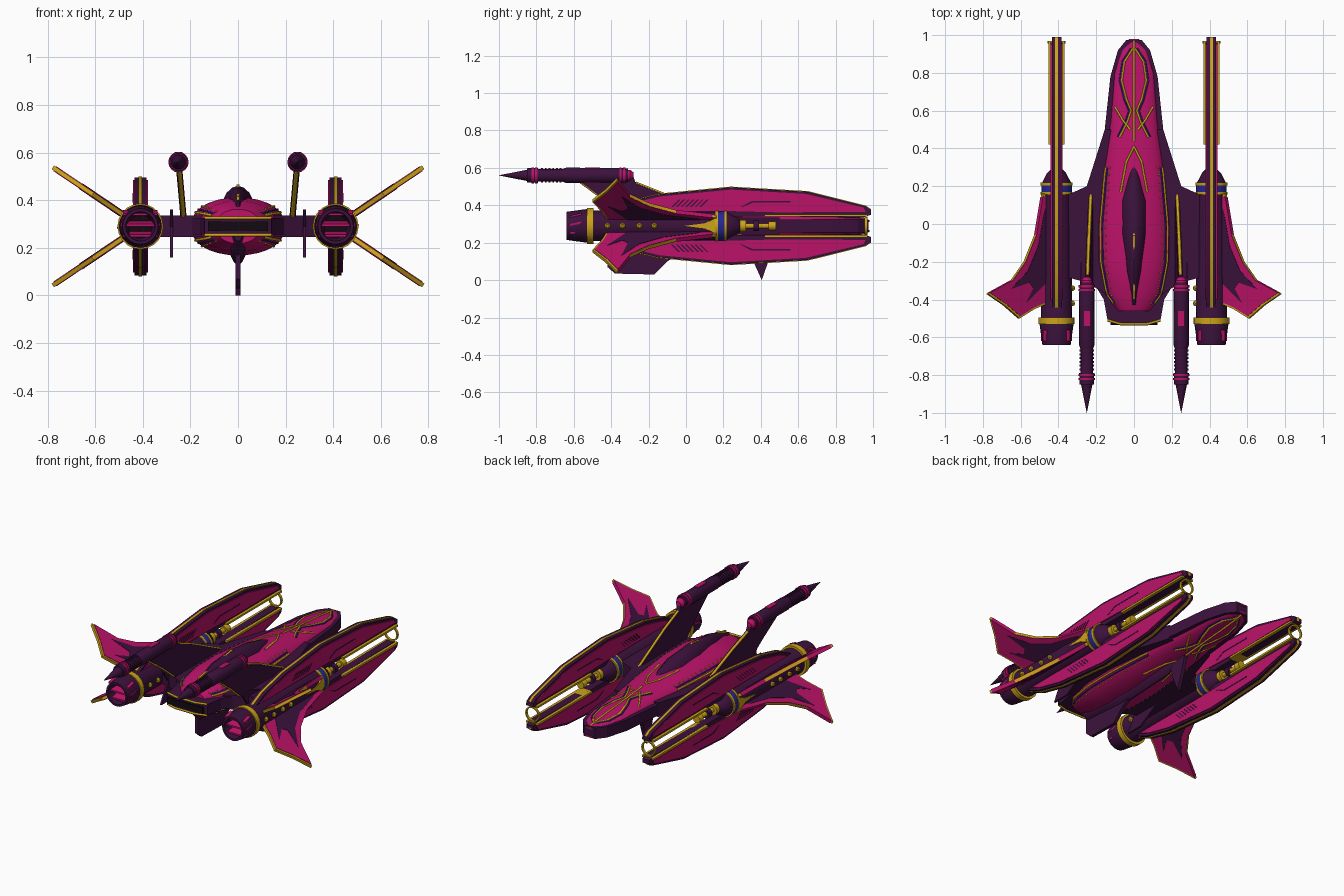
import bpy, bmesh
from math import sin, cos, pi, radians, sqrt
from mathutils import Vector as V

if "Cube" in bpy.data.objects:
    bpy.data.objects.remove(bpy.data.objects["Cube"])

def material(name, rgb):
    m = bpy.data.materials.new(name)
    m.diffuse_color = (*rgb, 1)
    m.use_nodes = True
    m.node_tree.nodes["Principled BSDF"].inputs["Base Color"].default_value = m.diffuse_color
    return m

PINK = material("magenta", (0.50, 0.006, 0.14))
DARK = material("dark_purple", (0.045, 0.006, 0.045))
GOLD = material("gold", (0.60, 0.37, 0.01))
BLUE = material("blue", (0.02, 0.02, 0.30))
BLACK = material("black", (0.006, 0.003, 0.006))
NX, MZ = 0.41, 0.29                      # nacelle x, mid height

def build(name, bm, mat, mirror=False, angle=30):
    bmesh.ops.recalc_face_normals(bm, faces=bm.faces)
    me = bpy.data.meshes.new(name)
    bm.to_mesh(me)
    bm.free()
    me.materials.append(mat)
    for p in me.polygons:
        p.use_smooth = True
    me.set_sharp_from_angle(angle=radians(angle))
    ob = bpy.data.objects.new(name, me)
    bpy.context.collection.objects.link(ob)
    if mirror:
        ob.modifiers.new("mirror", 'MIRROR').use_mirror_merge = False
    return ob

def bridge(bm, rings, caps=True):
    n = len(rings[0])
    for a, b in zip(rings, rings[1:]):
        for i in range(n):
            bm.faces.new((a[i], a[(i + 1) % n], b[(i + 1) % n], b[i]))
    if caps:
        bm.faces.new(rings[0])
        bm.faces.new(rings[-1])

def plate(name, pts, origin, u, v, thick, mat, mirror=True):
    """Flat outline in the u/v plane, thickened both ways."""
    bm = bmesh.new()
    o, u, v = V(origin), V(u), V(v)
    n = u.cross(v).normalized() * thick / 2
    bridge(bm, [[bm.verts.new(o + u * a + v * b + n * s) for a, b in pts] for s in (-1, 1)])
    return build(name, bm, mat, mirror, 20)

def lathe(name, prof, x, z, mat, segs=16, mirror=True):
    """Profile of (y, radius) turned around an axis along y."""
    bm = bmesh.new()
    bridge(bm, [[bm.verts.new((x + max(r, 0.0005) * cos(2 * pi * i / segs), y,
                               z + max(r, 0.0005) * sin(2 * pi * i / segs)))
                 for i in range(segs)] for y, r in prof])
    return build(name, bm, mat, mirror)

def dome(name, stations, base, s, mat, segs=14):
    """Half-elliptic shell along y; stations are (y, half width, height)."""
    bm = bmesh.new()
    bridge(bm, [[bm.verts.new((w * cos(pi * i / segs), y, MZ + s * (base + h * sin(pi * i / segs))))
                 for i in range(segs + 1)] for y, w, h in stations])
    return build(name, bm, mat, False, 35)

def tubes(name, paths, r, mat):
    """Thin trim lines, drawn on both sides of the model."""
    cu = bpy.data.curves.new(name, 'CURVE')
    cu.dimensions, cu.bevel_depth, cu.bevel_resolution = '3D', r, 1
    for path in paths:
        for sx in (1, -1):
            sp = cu.splines.new('POLY')
            sp.points.add(len(path) - 1)
            for p, (x, y, z) in zip(sp.points, path):
                p.co = (sx * x, y, z, 1)
    cu.materials.append(mat)
    bpy.context.collection.objects.link(bpy.data.objects.new(name, cu))

def beads(name, spots, r, mat):
    bm = bmesh.new()
    for p in spots:
        for sx in (1, -1):
            ret = bmesh.ops.create_icosphere(bm, subdivisions=1, radius=r)
            bmesh.ops.translate(bm, verts=ret["verts"], vec=(sx * p[0], p[1], p[2]))
    build(name, bm, mat)

def shrink(pts, k):
    cx, cy = sum(p[0] for p in pts) / len(pts), sum(p[1] for p in pts) / len(pts)
    return [(cx + (a - cx) * k, cy + (b - cy) * k) for a, b in pts]

# Fuselage: dark core, wing roots, pink upper and lower shells
core = [(0.04, 0.975), (0.085, 0.92), (0.125, 0.78), (0.155, 0.5), (0.22, 0.2), (0.22, -0.3),
        (0.16, -0.4), (0.14, -0.51), (0.07, -0.53)]
plate("hull_core", core + [(-x, y) for x, y in reversed(core)], (0, 0, MZ), (1, 0, 0), (0, 1, 0), 0.07, DARK, False)
plate("wing_root", [(0.1, 0.5), (0.155, 0.5), (0.25, 0.2), (0.36, 0.15), (0.36, -0.28), (0.25, -0.31), (0.1, -0.4)],
      (0, 0, MZ), (1, 0, 0), (0, 1, 0), 0.09, DARK)
SHELL = [(0.98, 0.025, 0.01), (0.92, 0.075, 0.022), (0.8, 0.11, 0.035), (0.55, 0.125, 0.055), (0.25, 0.168, 0.085),
         (0.0, 0.192, 0.1), (-0.2, 0.19, 0.1), (-0.37, 0.155, 0.085), (-0.46, 0.085, 0.05)]
BASE = 0.022

def on_shell(x, y, s=1):
    for (y0, w0, h0), (y1, w1, h1) in zip(SHELL, SHELL[1:]):
        if y1 <= y <= y0:
            t = (y0 - y) / (y0 - y1)
            w, h = w0 + (w1 - w0) * t, h0 + (h1 - h0) * t
            return (x, y, MZ + s * (BASE + h * sqrt(max(0, 1 - (x / w) ** 2))))

def half_width(y):
    for (y0, w0, _), (y1, w1, _) in zip(SHELL, SHELL[1:]):
        if y1 <= y <= y0:
            return w0 + (w1 - w0) * (y0 - y) / (y0 - y1)

for s, side in ((1, "upper"), (-1, "lower")):
    dome(side + "_hull_shell", SHELL, BASE, s, PINK)
    ys = [0.3 - 0.04 * i for i in range(19)]
    tubes(side + "_hull_gold_line", [[on_shell(half_width(y) * 0.93, y, s) for y in ys]], 0.006, GOLD)
    tubes(side + "_hull_blue_line", [[on_shell(half_width(y) * 0.87, y, s) for y in ys]], 0.004, BLUE)
    beads(side + "_hull_studs", [on_shell(half_width(y) * 0.79, y, s) for y in ys], 0.006, GOLD)
    # nose ornament
    knot = [(0.005, 0.93), (0.05, 0.86), (0.065, 0.76), (0.04, 0.66), (0.015, 0.6), (0.035, 0.54), (0.075, 0.46)]
    tubes(side + "_nose_gold_knot", [[on_shell(x, y, s) for x, y in knot],
                                     [on_shell(0, y, s) for y in (0.97, 0.92, 0.8, 0.55, 0.44)],
                                     [on_shell(x, y, s) for x, y in ((0.1, 0.62), (0.06, 0.55), (0.02, 0.5))],
                                     [on_shell(x, y, s) for x, y in ((0, 0.41), (0.04, 0.33), (0.07, 0.17))]], 0.006, GOLD)
    tubes(side + "_nose_blue_knot", [[on_shell(x + 0.012, y, s) for x, y in knot]], 0.004, BLUE)

# Canopy spine, ventral keel and fins
dome("canopy", [(0.38, 0.005, 0.05), (0.25, 0.05, 0.10), (0.12, 0.085, 0.13), (-0.05, 0.08, 0.148), (-0.25, 0.05, 0.14),
                (-0.43, 0.012, 0.08)], 0.022, 1, DARK, 10)
plate("canopy_ridge", [(-0.05, 0.17), (-0.06, 0.176), (-0.4, 0.125), (-0.4, 0.08)], (0, 0, MZ), (0, 1, 0), (0, 0, 1), 0.012, GOLD, False)
dome("ventral_keel", [(0.45, 0.01, 0.07), (0.3, 0.04, 0.12), (-0.1, 0.045, 0.14), (-0.4, 0.04, 0.12), (-0.48, 0.02, 0.04)],
     0.022, -1, DARK, 8)
plate("front_ventral_spike", [(0.33, 0.21), (0.36, 0.1), (0.405, 0.0), (0.44, 0.1), (0.47, 0.21)], (0, 0, 0), (0, 1, 0), (0, 0, 1), 0.022, DARK, False)
plate("rear_ventral_fin", [(-0.42, 0.2), (-0.42, 0.07), (-0.38, 0.035), (-0.17, 0.03), (-0.1, 0.1), (0.03, 0.18)],
      (0, 0, 0), (0, 1, 0), (0, 0, 1), 0.02, DARK, False)
plate("small_side_fin", [(-0.05, 0.29), (-0.25, 0.36), (-0.36, 0.36), (-0.31, 0.29), (-0.38, 0.16), (-0.27, 0.16)],
      (0.28, 0, 0), (0, 1, 0), (0, 0, 1), 0.012, DARK)

# Tail intake slot and gold lip
plate("tail_slot", [(-0.125, -0.02), (0.125, -0.02), (0.125, 0.02), (-0.125, 0.02)], (0, -0.53, MZ), (1, 0, 0), (0, 0, 1), 0.012, BLACK, False)
tubes("tail_lip", [[(0, -0.53, MZ + s * 0.036), (0.07, -0.53, MZ + s * 0.036), (0.14, -0.51, MZ + s * 0.036)] for s in (1, -1)], 0.007, GOLD)

# Cannons on swept pylons
pylon = [(0.17, 0), (-0.12, 0.14), (-0.27, 0.2), (-0.28, 0.23), (-0.5, 0.23), (-0.57, 0.21), (-0.42, 0.1), (-0.3, 0)]
plate("cannon_pylon", pylon, (0.228, 0, 0.32), (0, 1, 0), (0.09, 0, 1), 0.026, DARK)
tubes("pylon_trim", [[(0.228 + 0.09 * b, a, 0.32 + b) for a, b in pts] for pts in (pylon[:3], pylon[5:])], 0.009, GOLD)
lathe("cannon_barrel", [(-1.0, 0), (-0.85, 0.03), (-0.85, 0.038), (-0.79, 0.04), (-0.79, 0.034), (-0.66, 0.034), (-0.64, 0.041),
                        (-0.36, 0.04), (-0.31, 0.036), (-0.31, 0)], 0.25, 0.56, DARK)
lathe("cannon_cap", [(-0.34, 0.03), (-0.3, 0.03), (-0.28, 0.016), (-0.28, 0)], 0.25, 0.56, PINK)
for i, y in enumerate((-0.82, -0.8, -0.35, -0.33)):
    lathe(f"cannon_pink_ring_{i}", [(y - 0.006, 0.0), (y - 0.006, 0.043), (y + 0.006, 0.043), (y + 0.006, 0)], 0.25, 0.56, PINK)
for i in range(6):
    y = -0.77 + 0.02 * i
    lathe(f"cannon_cooling_rib_{i}", [(y - 0.005, 0.0), (y - 0.005, 0.039), (y + 0.005, 0.039), (y + 0.005, 0)], 0.25, 0.56, DARK)
plate("cannon_panel", [(-0.016, -0.54), (0.016, -0.54), (0.016, -0.46), (-0.016, -0.46)], (0.25, 0, 0.56), (1, 0, 0), (0, 1, 0), 0.084, PINK)

# Nacelles
lathe("nacelle_body", [(-0.56, 0), (-0.56, 0.05), (-0.64, 0.062), (-0.64, 0.075), (-0.53, 0.09), (-0.5, 0.082), (0.15, 0.078),
                       (0.22, 0.076), (0.27, 0.05), (0.29, 0.03), (0.29, 0)], NX, MZ, DARK, 20)
lathe("nozzle_glow_disc", [(-0.565, 0), (-0.565, 0.05), (-0.555, 0.05), (-0.555, 0)], NX, MZ, BLACK, 20)
for name, y0, y1, r, mat in (("rear_gold_ring", -0.53, -0.495, 0.096, GOLD), ("front_gold_ring_a", 0.155, 0.17, 0.084, GOLD),
                             ("blue_band", 0.17, 0.205, 0.081, BLUE), ("front_gold_ring_b", 0.205, 0.22, 0.084, GOLD),
                             ("muzzle_collar", 0.29, 0.32, 0.032, GOLD), ("muzzle_rod", 0.32, 0.46, 0.014, GOLD),
                             ("muzzle_ring", 0.36, 0.39, 0.028, DARK), ("muzzle_tip", 0.44, 0.48, 0.024, GOLD)):
    lathe("nacelle_" + name, [(y0, 0), (y0, r), (y1, r), (y1, 0)], NX, MZ, mat, 20)
for i in range(3):
    z = MZ + 0.045 * (i - 1)
    plate(f"nozzle_mark_{i}", [(-0.62, z), (-0.56, z + 0.012), (-0.56, z + 0.024), (-0.62, z + 0.01)],
          (NX, 0, 0), (0, 1, 0), (0, 0, 1), 0.166 - 0.022 * (i != 1), PINK)
beads("nacelle_studs", [(NX + k * 0.082, y, MZ) for k in (1, -1) for y in (-0.42, -0.34, -0.25, -0.17)], 0.018, GOLD)
plate("nacelle_gold_dart", [(-0.01, 0), (0.1, 0.014), (0.155, 0.04), (0.155, -0.04), (0.1, -0.014)],
      (NX, 0, MZ), (0, 1, 0), (0, 0, 1), 0.163, GOLD)
bm = bmesh.new()
bridge(bm, [[bm.verts.new((NX + r * cos(2 * pi * i / 20), y, MZ + r * sin(2 * pi * i / 20))) for i in range(20)]
            for y, r in ((0.955, 0.04), (0.97, 0.04), (0.97, 0.048), (0.955, 0.048), (0.955, 0.04))], False)
build("front_hoop", bm, GOLD, True)

# Long blades and swept fins, above and below each nacelle
blade = [(-0.48, 0.06), (-0.35, 0.12), (-0.15, 0.168), (0.24, 0.206), (0.65, 0.182), (0.96, 0.105), (0.99, 0.085),
         (0.99, 0.06), (0.95, 0.045), (0.5, 0.05), (0.25, 0.05)]
panel = [(-0.4, 0.08), (-0.32, 0.115), (-0.14, 0.157), (0.24, 0.194), (0.64, 0.171), (0.95, 0.098), (0.96, 0.075),
         (0.5, 0.072), (0.2, 0.08)]
C = cos(radians(34))
fin = [(x / C, y) for x, y in ((0.05, 0.17), (0.075, 0.16), (0.11, -0.05), (0.17, -0.2), (0.24, -0.3), (0.368, -0.37),
                               (0.28, -0.43), (0.2, -0.5), (0.12, -0.45), (0.05, -0.42))]
swoosh = [(x / C, y) for x, y in ((0.05, 0.12), (0.075, 0.05), (0.105, -0.12), (0.16, -0.25), (0.25, -0.345), (0.15, -0.31),
                                  (0.13, -0.34), (0.17, -0.42), (0.1, -0.35), (0.05, -0.3))]
for s, side in ((1, "upper"), (-1, "lower")):
    o, up = (NX, 0, MZ), (0, 0, s)
    plate(side + "_blade_core", blade, o, (0, 1, 0), up, 0.05, DARK)
    plate(side + "_blade_panel", panel, o, (0, 1, 0), up, 0.062, PINK)
    plate(side + "_blade_gold_spine", [(a, b + 0.004) for a, b in blade[:8]] + [(0.9, 0.06), (0.2, 0.1)], o, (0, 1, 0), up, 0.014, GOLD)
    plate(side + "_blade_rail", [(-0.042, 0.42), (0.042, 0.42), (0.042, 0.97), (-0.042, 0.97)],
          (NX, 0, MZ + s * 0.056), (1, 0, 0), (0, 1, 0), 0.012, GOLD)
    for i in range(7):
        y = -0.08 + 0.025 * i
        plate(f"{side}_blade_vent_{i}", [(y, 0.1), (y + 0.01, 0.1), (y + 0.05, 0.14), (y + 0.04, 0.14)], o, (0, 1, 0), up, 0.065, DARK)
    plate(side + "_blade_groove", [(0.3, 0.1), (0.36, 0.125), (0.56, 0.125), (0.56, 0.132), (0.35, 0.132), (0.29, 0.1)],
          o, (0, 1, 0), up, 0.065, DARK)
    out = (C, 0, s * sin(radians(34)))
    plate(side + "_fin_gold_edge", fin, o, out, (0, 1, 0), 0.018, GOLD)
    plate(side + "_fin", shrink(fin, 0.955), o, out, (0, 1, 0), 0.024, PINK)
    plate(side + "_fin_dark_swoosh", swoosh, o, out, (0, 1, 0), 0.028, DARK)
